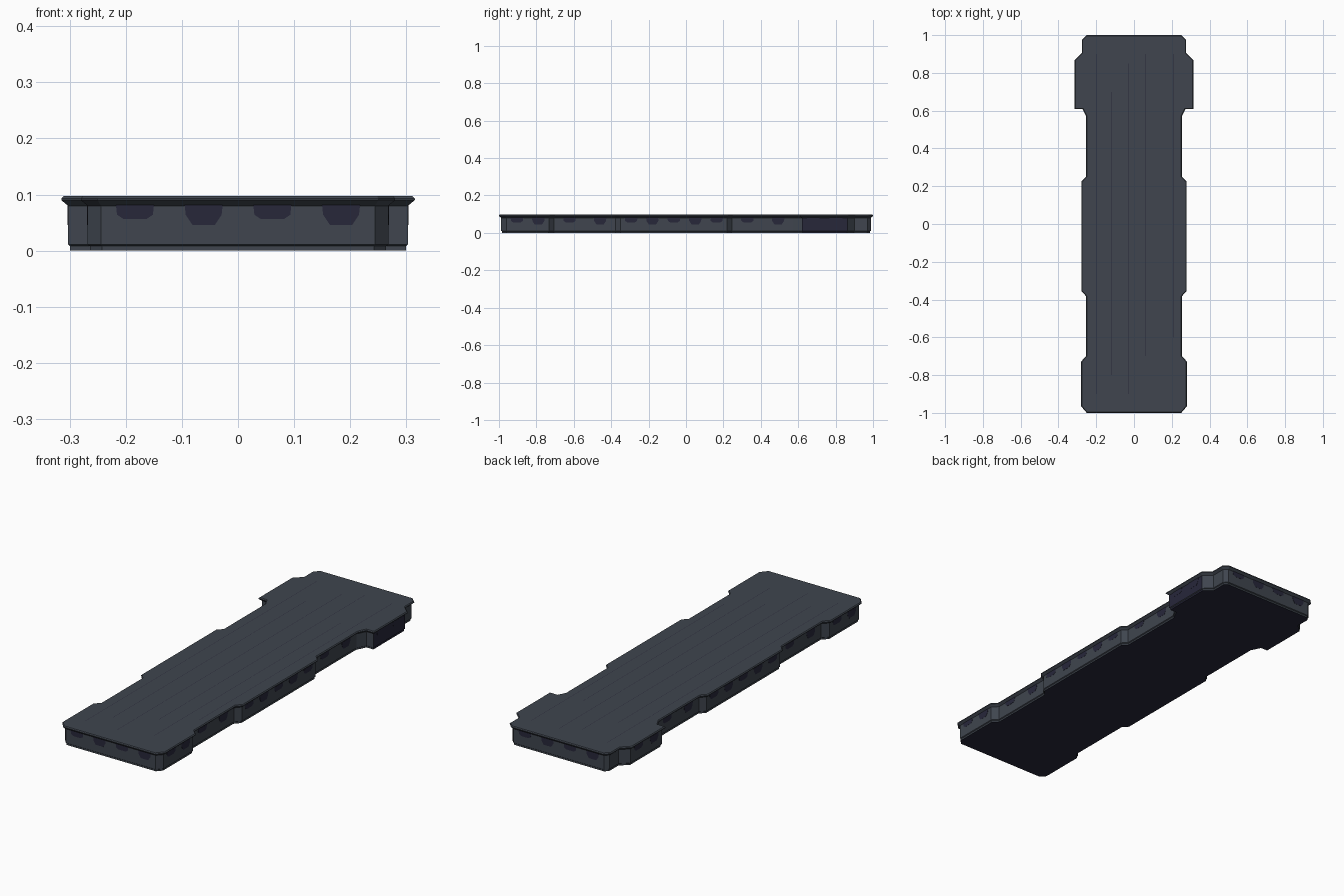
import bpy, bmesh, math
from mathutils import Vector

if "Cube" in bpy.data.objects:
    bpy.data.objects.remove(bpy.data.objects["Cube"])


def material(name, rgb):
    m = bpy.data.materials.new(name)
    m.diffuse_color = (*rgb, 1)
    m.use_nodes = True
    m.node_tree.nodes["Principled BSDF"].inputs["Base Color"].default_value = m.diffuse_color
    return m


SLATE = material("slate grey", (0.050, 0.060, 0.077))
DARK = material("dark violet", (0.020, 0.020, 0.042))

# Right half of the outline, front to back; mirrored for the left
HALF = [(0.25, -1), (0.28, -0.965), (0.28, -0.728), (0.254, -0.70),
        (0.254, -0.382), (0.278, -0.355), (0.278, 0.225), (0.254, 0.25),
        (0.254, 0.572), (0.272, 0.608), (0.315, 0.608), (0.315, 0.868),
        (0.276, 0.905), (0.276, 0.975), (0.25, 1)]
OUTLINE = [Vector(p) for p in HALF] + [Vector((-x, y)) for x, y in reversed(HALF)]


def inset(pts, d):
    """Mitred inward offset of a counter-clockwise outline."""
    out = []
    for i, p in enumerate(pts):
        a = (p - pts[i - 1]).normalized()
        b = (pts[(i + 1) % len(pts)] - p).normalized()
        na, nb = Vector((-a.y, a.x)), Vector((-b.y, b.x))
        out.append(p + (na + nb) * d / (1 + na.dot(nb)))
    return out


def finish(name, bm, mats):
    bmesh.ops.recalc_face_normals(bm, faces=bm.faces)
    me = bpy.data.meshes.new(name)
    bm.to_mesh(me)
    bm.free()
    for m in mats:
        me.materials.append(m)
    ob = bpy.data.objects.new(name, me)
    bpy.context.collection.objects.link(ob)
    return ob


def stacked(name, profile):
    """Loft the outline through (inset, height) levels, capped at both ends."""
    bm = bmesh.new()
    rings = [[bm.verts.new((p.x, p.y, z)) for p in inset(OUTLINE, d)] for d, z in profile]
    n = len(OUTLINE)
    for lo, hi in zip(rings, rings[1:]):
        for i in range(n):
            j = (i + 1) % n
            bm.faces.new((lo[i], lo[j], hi[j], hi[i]))
    bm.faces.new(rings[0][::-1])
    bm.faces.new(rings[-1])
    return finish(name, bm, [SLATE, DARK])


# Body: recessed plinth and upright walls
body = stacked("platform_body", [(0.016, 0), (0.016, 0.008), (0.012, 0.011), (0.012, 0.083)])
for f in body.data.polygons:
    c = f.center
    side_panel = f.normal.x > 0.9 and 0.62 < c.y < 0.86
    f.material_index = int(f.normal.z < -0.9 or side_panel)

# Deck: flared overhanging lip with a thin bevelled top edge
deck = stacked("deck_lip", [(0.012, 0.080), (0.0, 0.090), (0.0, 0.093), (0.004, 0.097)])

# Dark tapered stains hanging under the lip along the longer walls
bm = bmesh.new()
wall = inset(OUTLINE, 0.0112)
for i, p in enumerate(wall):
    q = wall[(i + 1) % len(wall)]
    length = (q - p).length
    count = int(length / 0.11)
    t = (q - p).normalized()
    for k in range(count):
        c = p + (q - p) * (k + 0.5) / count
        low = 0.046 if k % 2 else 0.056
        corners = [(-0.034, 0.082), (-0.032, 0.064), (-0.02, low),
                   (0.02, low), (0.032, 0.064), (0.034, 0.082)]
        bm.faces.new([bm.verts.new((*(c + t * s), z)) for s, z in corners])
stains = finish("under_lip_stains", bm, [DARK])
solid = stains.modifiers.new("thickness", "SOLIDIFY")
solid.thickness = 0.0008
solid.offset = 0

# Hairline seams between the deck boards
bm = bmesh.new()
for x, y0, y1 in [(-0.2, -0.9, 0.9), (-0.12, -0.8, 0.7), (-0.03, -0.9, 0.85),
                  (0.06, -0.7, 0.9), (0.14, -0.85, 0.6), (0.21, -0.6, 0.9)]:
    w = 0.0009
    bm.faces.new([bm.verts.new((px, py, 0.0974)) for px, py in
                  [(x - w, y0), (x + w, y0), (x + w, y1), (x - w, y1)]])
finish("deck_seams", bm, [DARK])
